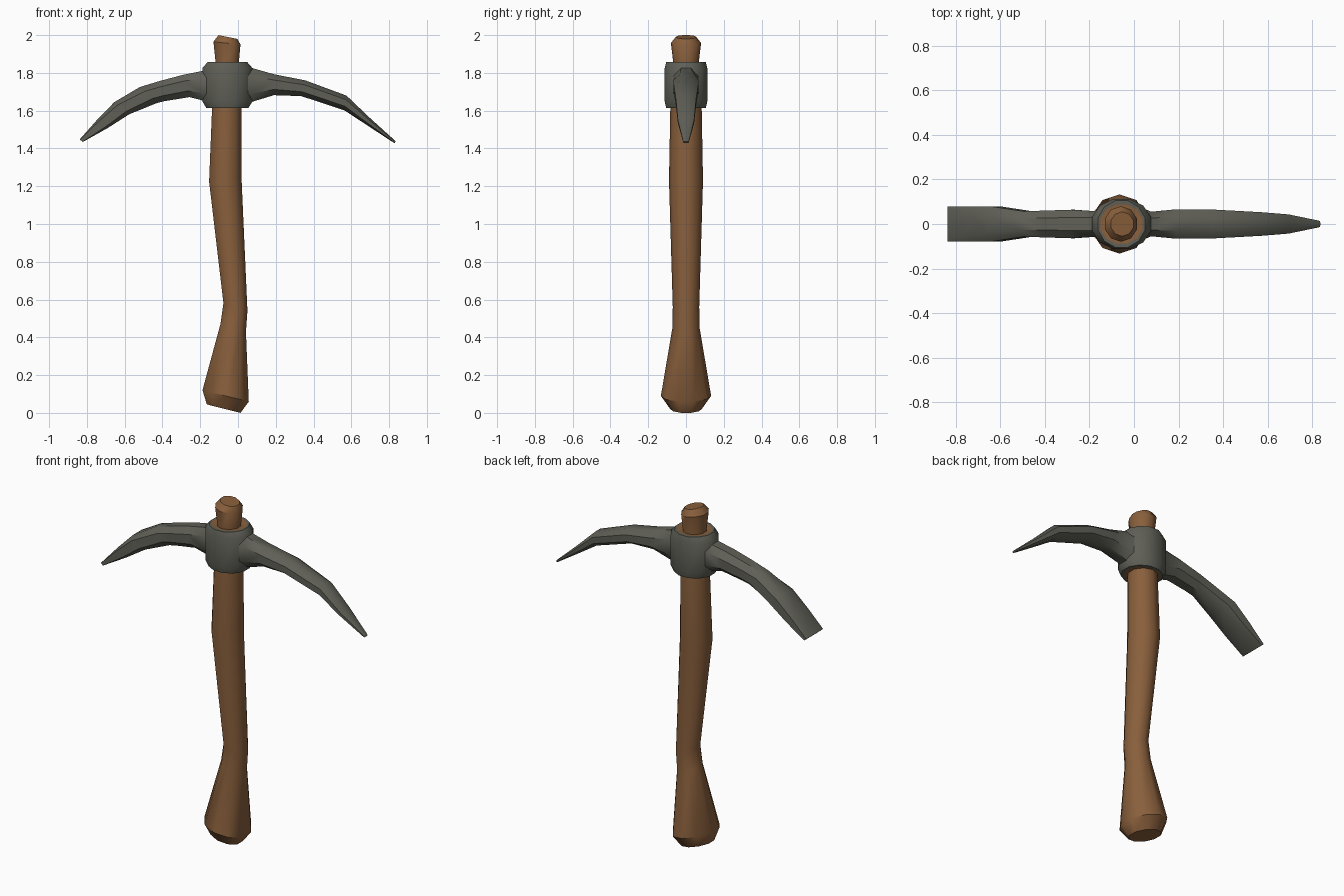
import bpy, bmesh, math

if "Cube" in bpy.data.objects:
    bpy.data.objects.remove(bpy.data.objects["Cube"])


def material(name, rgb):
    m = bpy.data.materials.new(name)
    m.diffuse_color = (*rgb, 1)
    m.use_nodes = True
    m.node_tree.nodes["Principled BSDF"].inputs["Base Color"].default_value = m.diffuse_color
    return m


WOOD = material("brown wood", (0.25, 0.115, 0.045))
IRON = material("dark grey iron", (0.115, 0.115, 0.095))


def loft(name, rings, mats, closed=False, angle=40):
    """Skin a list of equal-length point rings; cap the ends or join them."""
    bm = bmesh.new()
    vs = [[bm.verts.new(p) for p in ring] for ring in rings]
    n = len(vs[0])
    pairs = list(zip(vs, vs[1:])) + ([(vs[-1], vs[0])] if closed else [])
    for a, b in pairs:
        for i in range(n):
            j = (i + 1) % n
            bm.faces.new((a[i], a[j], b[j], b[i]))
    if not closed:
        bm.faces.new(vs[0])
        bm.faces.new(vs[-1])
    bmesh.ops.recalc_face_normals(bm, faces=bm.faces)
    me = bpy.data.meshes.new(name)
    bm.to_mesh(me)
    bm.free()
    ob = bpy.data.objects.new(name, me)
    bpy.context.collection.objects.link(ob)
    for m in mats:
        me.materials.append(m)
    bpy.ops.object.select_all(action='DESELECT')
    ob.select_set(True)
    bpy.context.view_layer.objects.active = ob
    bpy.ops.object.shade_smooth_by_angle(angle=math.radians(angle))
    return ob


def handle_ring(x0, z0, x1, z1, hy, n=10):
    """Tilted oval between a left and a right silhouette point."""
    pts = []
    for i in range(n):
        a = math.pi / 2 + 2 * math.pi * i / n
        c = math.cos(a) / math.cos(math.pi / n)
        c = max(-1, min(1, c))
        t = (c + 1) / 2
        pts.append((x0 + (x1 - x0) * t, hy * math.sin(a), z0 + (z1 - z0) * t))
    return pts


# Handle: left x, left z, right x, right z, half depth
handle = [
    (-0.165, 0.045, 0.013, 0.0, 0.085),
    (-0.188, 0.12, 0.057, 0.06, 0.133),
    (-0.093, 0.47, 0.042, 0.43, 0.072),
    (-0.077, 0.58, 0.05, 0.54, 0.070),
    (-0.153, 1.225, 0.019, 1.235, 0.090),
    (-0.137, 1.62, 0.018, 1.62, 0.083),
    (-0.119, 1.86, 0.005, 1.86, 0.068),
    (-0.130, 1.965, 0.013, 1.95, 0.080),
    (-0.103, 2.0, -0.003, 1.98, 0.055),
]
loft("handle", [handle_ring(*h) for h in handle], [WOOD])


# Collar: x radius, y radius, z, as a closed profile around the handle
def oval(rx, ry, z, n=12):
    return [(-0.056 + rx * math.cos(2 * math.pi * (i + .5) / n) / math.cos(math.pi / n),
             ry * math.sin(2 * math.pi * (i + .5) / n) / math.cos(math.pi / n), z)
            for i in range(n)]


collar_profile = [(0.05, 0.05, 1.615), (0.097, 0.088, 1.615), (0.112, 0.105, 1.615),
                  (0.133, 0.113, 1.65), (0.133, 0.113, 1.825), (0.105, 0.105, 1.857),
                  (0.095, 0.088, 1.857), (0.05, 0.05, 1.85)]
collar = loft("collar", [oval(*p) for p in collar_profile], [IRON, WOOD], closed=True)
# Wooden lining shows on the inner faces of both openings
for f in collar.data.polygons:
    c = f.center
    if math.hypot((c.x + 0.056) / 0.095, c.y / 0.088) < 0.97:
        f.material_index = 1


# Arms: top x, top z, bottom x, bottom z, half width, corner fullness
def arm_ring(xt, zt, xb, zb, w, k):
    outline = [(k, 1), (1, k), (1, -k), (k, -1), (-k, -1), (-1, -k), (-1, k), (-k, 1)]
    pts = []
    for y, v in outline:
        t = (v + 1) / 2
        pts.append((xb + (xt - xb) * t, y * w, zb + (zt - zb) * t))
    return pts


chisel = [
    (-0.10, 1.84, -0.10, 1.63, 0.090, 0.5),
    (-0.18, 1.812, -0.18, 1.652, 0.058, 0.5),
    (-0.29, 1.79, -0.257, 1.672, 0.064, 0.45),
    (-0.415, 1.757, -0.39, 1.65, 0.060, 0.45),
    (-0.52, 1.725, -0.43, 1.64, 0.057, 0.45),
    (-0.655, 1.645, -0.574, 1.582, 0.078, 0.55),
    (-0.743, 1.555, -0.69, 1.508, 0.078, 0.65),
    (-0.838, 1.448, -0.822, 1.434, 0.078, 0.85),
]
pick = [
    (0.0, 1.845, 0.0, 1.63, 0.090, 0.5),
    (0.077, 1.825, 0.075, 1.647, 0.055, 0.5),
    (0.19, 1.793, 0.19, 1.682, 0.066, 0.45),
    (0.357, 1.76, 0.335, 1.677, 0.065, 0.45),
    (0.574, 1.68, 0.563, 1.602, 0.053, 0.45),
    (0.70, 1.56, 0.68, 1.525, 0.043, 0.45),
    (0.836, 1.437, 0.828, 1.428, 0.014, 0.5),
]
loft("chisel_arm", [arm_ring(*s) for s in chisel], [IRON])
loft("pick_arm", [arm_ring(*s) for s in pick], [IRON])
